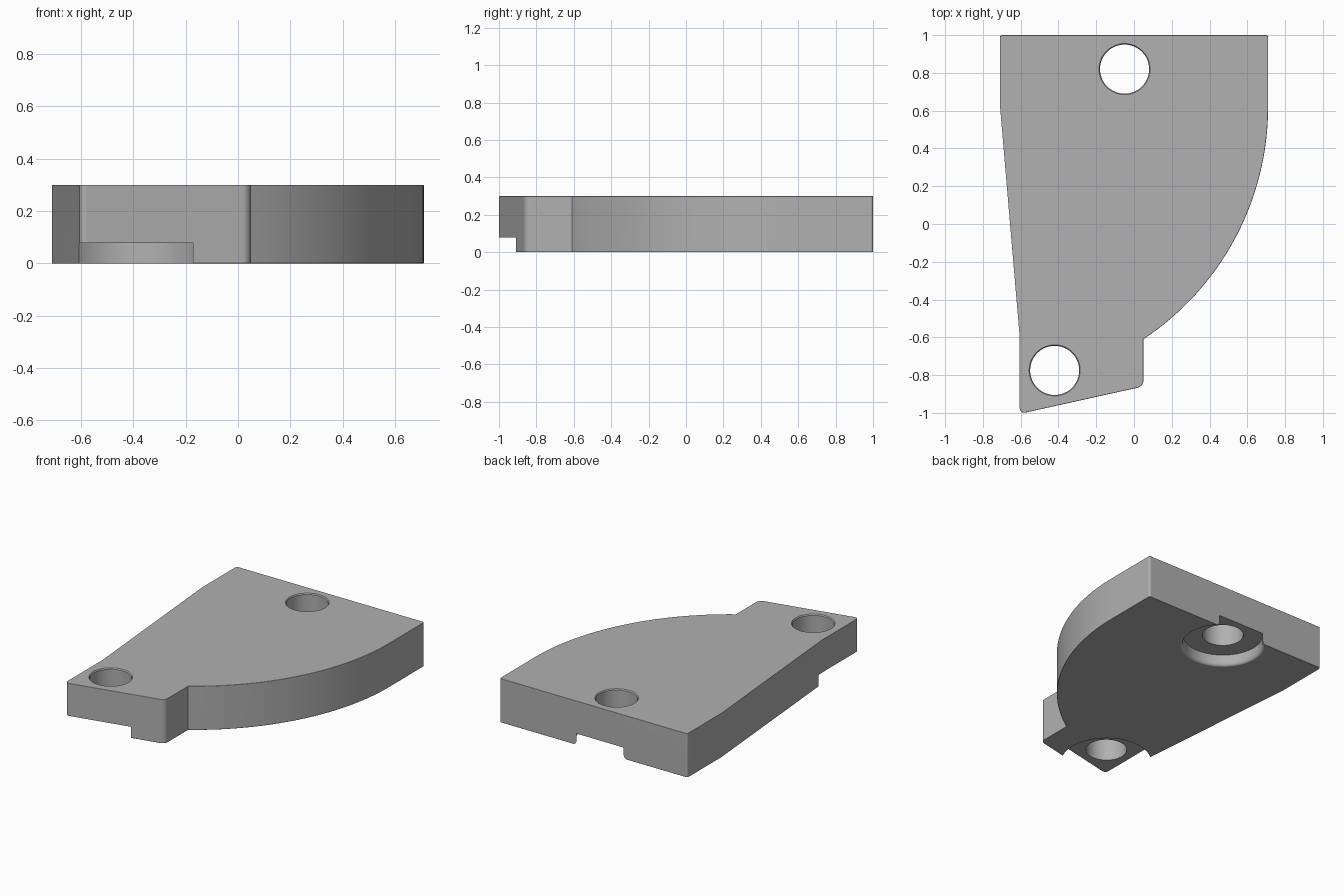
import bpy, bmesh, math

cube = bpy.data.objects.get("Cube")
if cube:
    bpy.data.objects.remove(cube, do_unlink=True)

THICK = 0.30
FLOOR = 0.077      # depth of the recesses underneath

grey = bpy.data.materials.new("plain_grey")
grey.use_nodes = True
colour = (0.44, 0.44, 0.44, 1)
grey.diffuse_color = colour
grey.node_tree.nodes["Principled BSDF"].inputs["Base Color"].default_value = colour


def add_object(name, bm):
    bmesh.ops.recalc_face_normals(bm, faces=bm.faces[:])
    mesh = bpy.data.meshes.new(name)
    bm.to_mesh(mesh)
    bm.free()
    mesh.materials.append(grey)
    obj = bpy.data.objects.new(name, mesh)
    bpy.context.collection.objects.link(obj)
    return obj


def lathe(name, centre, profile, steps=48):
    """Closed solid of revolution from (radius, height) points."""
    bm = bmesh.new()
    rings = []
    for r, z in profile:
        rings.append([bm.verts.new((centre[0] + r * math.cos(math.tau * i / steps),
                                    centre[1] + r * math.sin(math.tau * i / steps), z))
                      for i in range(steps)])
    for low, high in zip(rings, rings[1:]):
        for i in range(steps):
            j = (i + 1) % steps
            bm.faces.new((low[i], low[j], high[j], high[i]))
    bm.faces.new(rings[0][::-1])
    bm.faces.new(rings[-1])
    return add_object(name, bm)


def round_edges(bm, edges, size, segments):
    bmesh.ops.bevel(bm, geom=edges, offset=size, offset_type='OFFSET',
                    segments=segments, profile=0.5, affect='EDGES', clamp_overlap=True)


# Outline: straight back, curved left flank, short tab at the front
arc_x, arc_y, arc_r, arc_steps = -0.766, 0.62, 1.476, 28
sweep = math.asin((arc_y + 0.61) / arc_r)
arc = [(arc_x + arc_r * math.cos(sweep * i / arc_steps),
        arc_y - arc_r * math.sin(sweep * i / arc_steps)) for i in range(arc_steps + 1)]
outline = [(-0.71, 1), (0.71, 1)] + arc + [(0.05, -0.86), (-0.605, -1.005),
                                           (-0.605, -0.6), (-0.71, 0.63)]

# Plate body
bm = bmesh.new()
base = bm.faces.new([bm.verts.new((x, y, 0)) for x, y in outline])
top = bmesh.ops.extrude_face_region(bm, geom=[base])["geom"]
bmesh.ops.translate(bm, vec=(0, 0, THICK),
                    verts=[g for g in top if isinstance(g, bmesh.types.BMVert)])
bmesh.ops.recalc_face_normals(bm, faces=bm.faces[:])


def uprights(test):
    return [e for e in bm.edges
            if abs(e.verts[0].co.z - e.verts[1].co.z) > 0.1 and test(e.verts[0].co)]


# Rounded upright corners
round_edges(bm, uprights(lambda p: p.y < -0.8), 0.03, 5)
round_edges(bm, uprights(lambda p: p.y > 0.99), 0.012, 3)

# Softened rims, leaving the tapered right flank crisp
bm.normal_update()
for height, size, segments in ((0, 0.022, 4), (THICK, 0.009, 3)):
    rim = [e for e in bm.edges
           if all(abs(v.co.z - height) < 1e-4 for v in e.verts)
           and any(abs(f.normal.z) < 0.1 and f.normal.x > -0.98 for f in e.link_faces)]
    round_edges(bm, rim, size, segments)
plate = add_object("mounting_plate", bm)

# Through holes with wide recesses underneath
bore = [(0.13, FLOOR), (0.13, 0.293), (0.136, 0.301), (0.136, 0.4)]
cutters = [
    lathe("front_hole_cutter", (-0.42, -0.775), [(0.282, -0.1), (0.282, FLOOR)] + bore),
    lathe("back_hole_cutter", (-0.05, 0.82),
          [(0.276, -0.1), (0.276, -0.001), (0.266, 0.002), (0.259, 0.009),
           (0.254, 0.022), (0.254, FLOOR)] + bore),
]
bpy.context.view_layer.objects.active = plate
for cutter in cutters:
    mod = plate.modifiers.new("hole", 'BOOLEAN')
    mod.operation = 'DIFFERENCE'
    mod.solver = 'EXACT'
    mod.object = cutter
    bpy.ops.object.modifier_apply(modifier=mod.name)
    bpy.data.objects.remove(cutter, do_unlink=True)

# Smooth curves, flat broad faces
bpy.ops.object.select_all(action='DESELECT')
plate.select_set(True)
bpy.ops.object.shade_smooth_by_angle(angle=math.radians(35))
weighted = plate.modifiers.new("flat_shading", 'WEIGHTED_NORMAL')
weighted.keep_sharp = True
